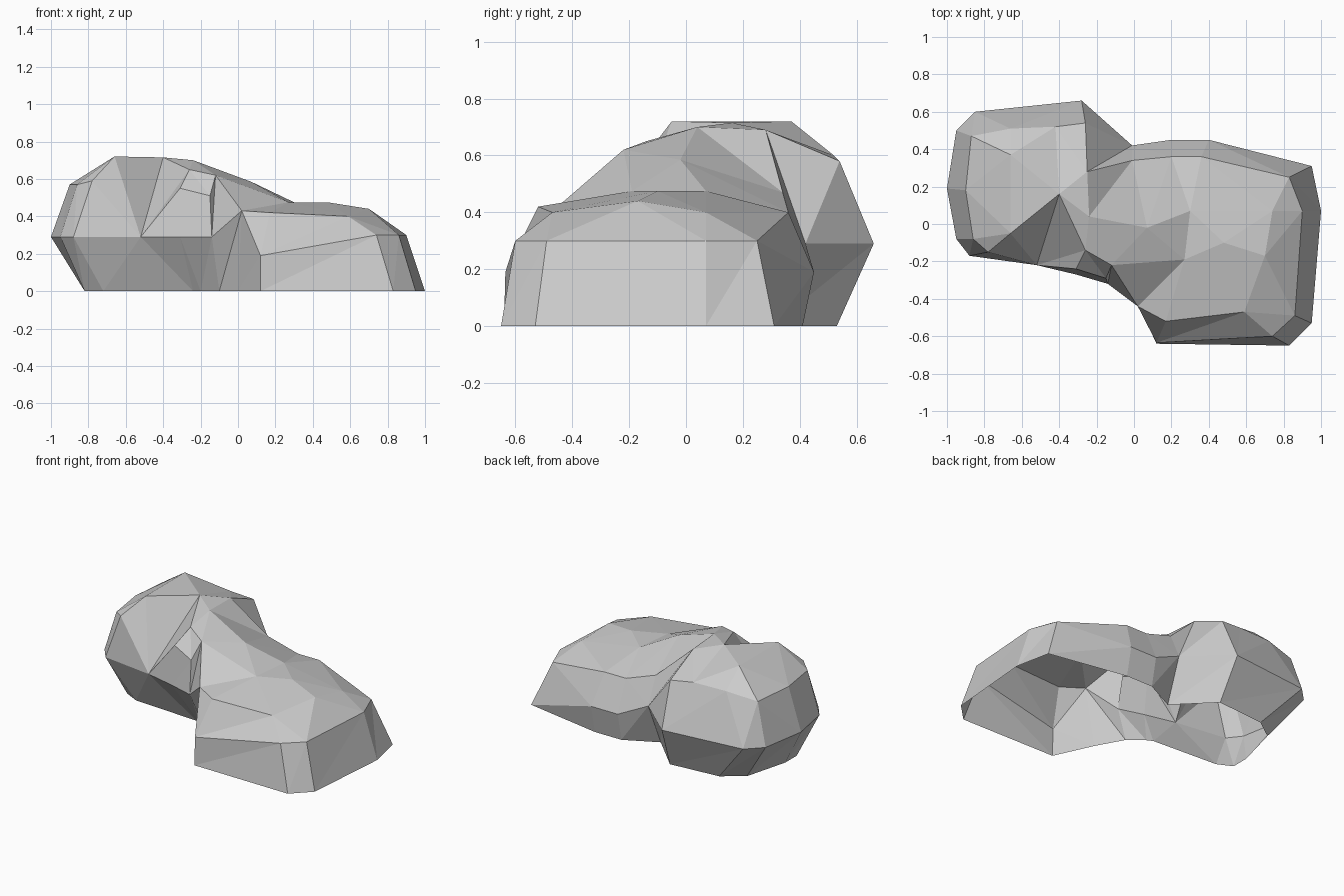
import bpy
import bmesh
from mathutils import Vector
from mathutils.geometry import delaunay_2d_cdt

default_cube = bpy.data.objects.get("Cube")
if default_cube:
    bpy.data.objects.remove(default_cube, do_unlink=True)


def make_material(name, colour):
    material = bpy.data.materials.new(name)
    material.use_nodes = True
    material.diffuse_color = colour
    shader = next(n for n in material.node_tree.nodes if n.type == "BSDF_PRINCIPLED")
    shader.inputs["Base Color"].default_value = colour
    shader.inputs["Roughness"].default_value = 0.9
    return material


# Outline, anticlockwise: foot (x, y) on the ground, rim (x, y, z) above it
outline = [
    ((.12, -.64), (.12, -.635, .19)),
    ((.83, -.65), (.74, -.6, .3)),
    ((.95, -.53), (.86, -.49, .3)),
    ((1, .07), (.9, .07, .3)),
    ((.95, .31), (.83, .25, .3)),
    ((.4, .41), (.4, .45, .19)),
    ((.2, .41), (.2, .45, .19)),
    ((-.02, .3), (-.01, .42, .29)),
    ((-.25, .53), (-.28, .66, .29)),
    ((-.6, .5), (-.85, .6, .29)),
    ((-.74, .4), (-.95, .5, .29)),
    ((-.82, .1), (-1, .19, .29)),
    ((-.82, -.02), (-.95, -.08, .29)),
    ((-.72, -.07), (-.88, -.17, .29)),
    ((-.24, -.1), (-.52, -.22, .29)),
    ((-.2, -.12), (-.31, -.27, .29)),
    ((-.1, -.2), (-.14, -.32, .29)),
    ((0, -.38), (.02, -.44, .43)),
]

# Crest points of the tall lobe: front brow, flat top, back shoulder
tall_crest = [
    (-.78, -.15, .59), (-.31, -.24, .55), (-.15, -.29, .51),
    (-.66, -.05, .72), (-.26, -.14, .65), (-.12, -.22, .62),
    (-.86, -.08, .57), (-.9, .18, .57), (-.87, .47, .57),
    (-.66, .37, .72), (-.4, .16, .715), (-.24, .04, .7),
    (-.25, .28, .69), (-.66, .51, .6), (-.42, .52, .6),
    (-.26, .54, .58),
]

# Crest points of the saddle and the low lobe
low_crest = [
    (-.01, .34, .47), (.07, -.02, .585), (.17, -.52, .42),
    (.59, -.47, .4), (.7, -.17, .44), (.48, -.1, .475),
    (.27, -.19, .475), (.3, .07, .475), (.2, .36, .4),
    (.36, .36, .4), (.74, .07, .4),
]


def build_rock(name, material):
    bm = bmesh.new()
    count = len(outline)
    feet = [bm.verts.new((x, y, 0)) for (x, y), rim in outline]
    surface = [Vector(rim) for foot, rim in outline]
    surface += [Vector(p) for p in tall_crest + low_crest]
    upper = [bm.verts.new(p) for p in surface]

    # Side walls, open underneath
    for i in range(count):
        j = (i + 1) % count
        bm.faces.new((feet[i], feet[j], upper[j]))
        bm.faces.new((feet[i], upper[j], upper[i]))

    # Faceted cap stretched over the rim and crest points
    result = delaunay_2d_cdt([p.xy for p in surface], [], [list(range(count))], 1, 1e-5)
    triangles, originals = result[2], result[3]
    for triangle in triangles:
        bm.faces.new([upper[originals[k][0]] for k in triangle])

    bmesh.ops.recalc_face_normals(bm, faces=bm.faces)
    # Open shell: make sure the cap faces upward
    if sum(f.normal.z * f.calc_area() for f in bm.faces) < 0:
        bmesh.ops.reverse_faces(bm, faces=bm.faces)

    mesh = bpy.data.meshes.new(name)
    bm.to_mesh(mesh)
    bm.free()
    mesh.materials.append(material)
    rock = bpy.data.objects.new(name, mesh)
    bpy.context.collection.objects.link(rock)
    return rock


build_rock("rock", make_material("stone grey", (.6, .6, .6, 1)))
